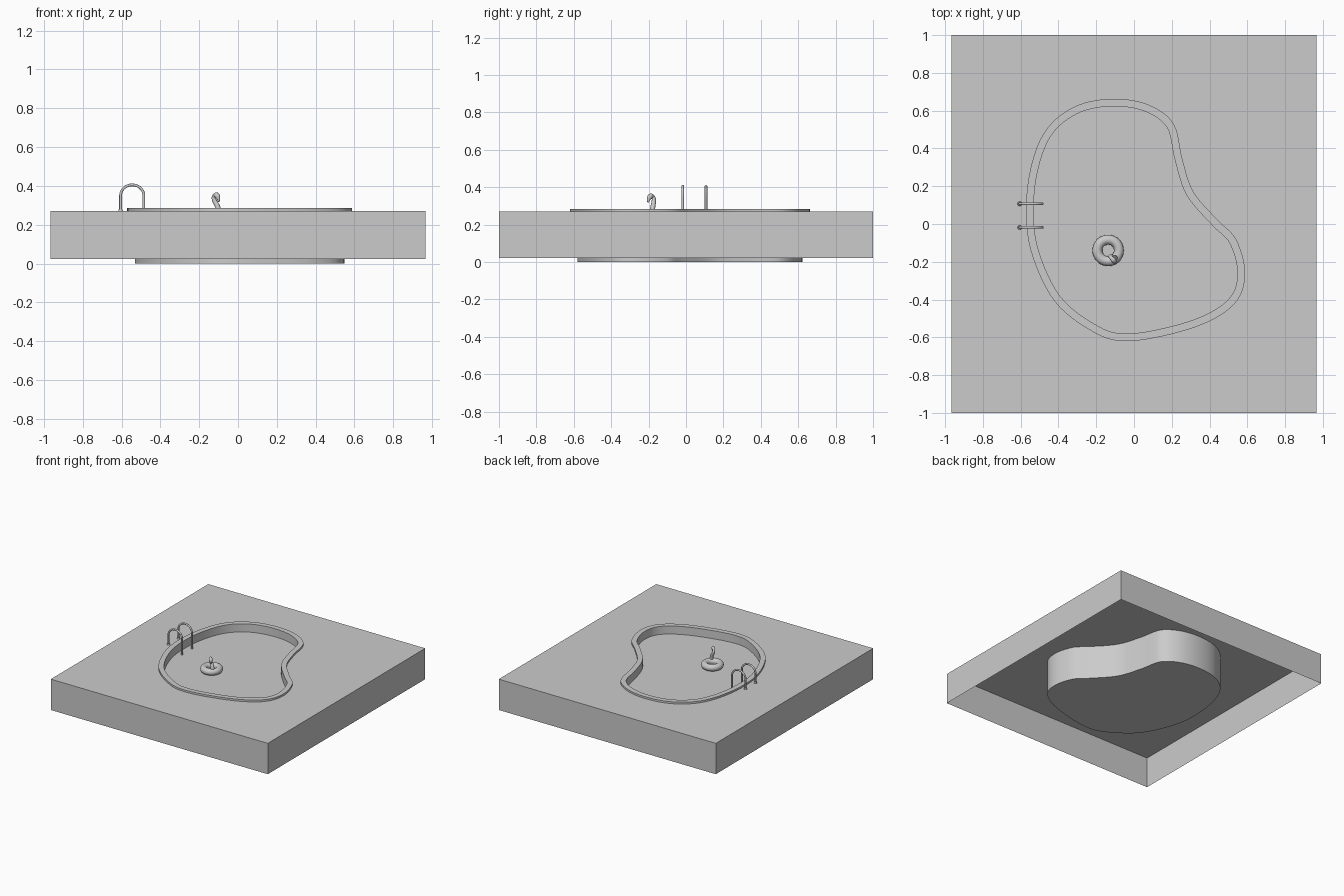
import bpy, bmesh, math
from mathutils import Vector

if "Cube" in bpy.data.objects:
    bpy.data.objects.remove(bpy.data.objects["Cube"])

DECK_Z, RIM_Z, BASE_Z, WATER_Z = 0.27, 0.285, 0.022, 0.22


def add_object(name, bm, smooth=None):
    bmesh.ops.recalc_face_normals(bm, faces=bm.faces[:])
    me = bpy.data.meshes.new(name)
    bm.to_mesh(me)
    bm.free()
    ob = bpy.data.objects.new(name, me)
    bpy.context.collection.objects.link(ob)
    if smooth:
        bpy.ops.object.select_all(action='DESELECT')
        ob.select_set(True)
        bpy.context.view_layer.objects.active = ob
        bpy.ops.object.shade_smooth_by_angle(angle=math.radians(smooth))
    return ob


def spline(pts, steps, closed):
    """Catmull-Rom curve through the points."""
    p = [Vector(q) for q in pts]
    n, out = len(p), []
    for i in range(n if closed else n - 1):
        get = (lambda k: p[k % n]) if closed else (lambda k: p[max(0, min(n - 1, k))])
        a, b, c, d = get(i - 1), get(i), get(i + 1), get(i + 2)
        for s in range(steps):
            t = s / steps
            out.append(0.5 * (2*b + (c - a)*t + (2*a - 5*b + 4*c - d)*t*t
                              + (3*b - a - 3*c + d)*t**3))
    return out if closed else out + [p[-1]]


def inset(loop, dist):
    """Move a clockwise loop inward."""
    n, out = len(loop), []
    for i, v in enumerate(loop):
        t = (loop[(i + 1) % n] - loop[i - 1]).normalized()
        out.append(v + Vector((t.y, -t.x)) * dist)
    return out


def ring(bm, loop, z):
    return [bm.verts.new((v.x, v.y, z)) for v in loop]


def bridge(bm, a, b):
    n = len(a)
    for i in range(n):
        j = (i + 1) % n
        bm.faces.new((a[i], a[j], b[j], b[i]))


def tube(name, path, radii, sides=12):
    """Sweep a round section along a path with varying radius."""
    bm = bmesh.new()
    rings, side = [], None
    for i, p in enumerate(path):
        t = (path[min(i + 1, len(path) - 1)] - path[max(i - 1, 0)]).normalized()
        if side is None:
            side = t.cross(Vector((0, 1, 0))).normalized()
        side = (side - t * side.dot(t)).normalized()
        up = t.cross(side)
        rings.append([bm.verts.new(p + radii[i] * (side * math.cos(k) + up * math.sin(k)))
                      for k in (2 * math.pi * s / sides for s in range(sides))])
    for a, b in zip(rings, rings[1:]):
        bridge(bm, a, b)
    bm.faces.new(rings[0])
    bm.faces.new(rings[-1])
    return add_object(name, bm, 50)


# Pool outline, clockwise
outer = spline([(-.10, .663), (.08, .63), (.21, .53), (.257, .34), (.315, .17),
                (.44, .024), (.54, -.08), (.588, -.25), (.55, -.40), (.41, -.51),
                (.19, -.585), (-.045, -.62), (-.21, -.575), (-.42, -.41),
                (-.548, -.135), (-.57, .13), (-.527, .37), (-.44, .53),
                (-.29, .632)], 6, True)
inner = inset(outer, 0.04)

# Deck: open-bottomed slab with the pool hole in its top
bm = bmesh.new()
corners = [Vector(c) for c in ((-.965, -1), (.965, -1), (.965, 1), (-.965, 1))]
top, low, hole = ring(bm, corners, DECK_Z), ring(bm, corners, BASE_Z), ring(bm, outer, DECK_Z)
edges = [bm.edges.new((r[i], r[(i + 1) % len(r)])) for r in (top, hole) for i in range(len(r))]
bmesh.ops.triangle_fill(bm, use_beauty=True, use_dissolve=False, edges=edges, normal=(0, 0, 1))
bridge(bm, low, top)
add_object("deck", bm)

# Coping around the pool
bm = bmesh.new()
loops = [ring(bm, l, z) for l, z in ((outer, DECK_Z), (outer, RIM_Z), (inner, RIM_Z), (inner, DECK_Z))]
for i in range(4):
    bridge(bm, loops[i], loops[(i + 1) % 4])
add_object("pool_coping", bm, 30)

# Basin walls and floor
bm = bmesh.new()
floor, rim = ring(bm, inner, 0), ring(bm, inner, DECK_Z)
bridge(bm, floor, rim)
bm.faces.new(floor)
add_object("pool_basin", bm, 30)

# Water surface
bm = bmesh.new()
face = bm.faces.new(ring(bm, inner, WATER_Z))
add_object("water", bm)

# Handrails with foot flanges
for side, y in (("front", -0.018), ("back", 0.107)):
    path = [Vector((-.605, y, DECK_Z)), Vector((-.605, y, .31))]
    path += [Vector((-.545 - .06 * math.cos(a), y, .35 + .055 * math.sin(a)))
             for a in (math.pi * k / 16 for k in range(17))]
    path += [Vector((-.485, y, .30)), Vector((-.485, y, .19))]
    tube("handrail_" + side, path, [.007] * len(path))
    tube("handrail_foot_" + side, [Vector((-.605, y, DECK_Z)), Vector((-.605, y, .278))], [.012, .01])

# Inflatable ring
bpy.ops.mesh.primitive_torus_add(location=(-.137, -.14, .247), major_radius=.057, minor_radius=.026,
                                 major_segments=40, minor_segments=16)
bpy.context.object.name = "float_ring"
bpy.ops.object.shade_smooth_by_angle(angle=math.radians(60))

# Bird neck and head rising from the ring, beak hooked down
path = spline([(-.100, -.182, .25), (-.104, -.178, .29), (-.122, -.172, .325), (-.124, -.175, .347),
               (-.112, -.188, .354), (-.102, -.199, .338), (-.099, -.203, .318)], 5, False)
n = len(path) - 1
radii = [.015 - .005 * min(1, 2 * i / n) + .004 * math.exp(-((i / n - .72) / .1) ** 2)
         - .006 * max(0, (i / n - .8) / .2) for i in range(n + 1)]
tube("float_neck_and_head", path, radii)
